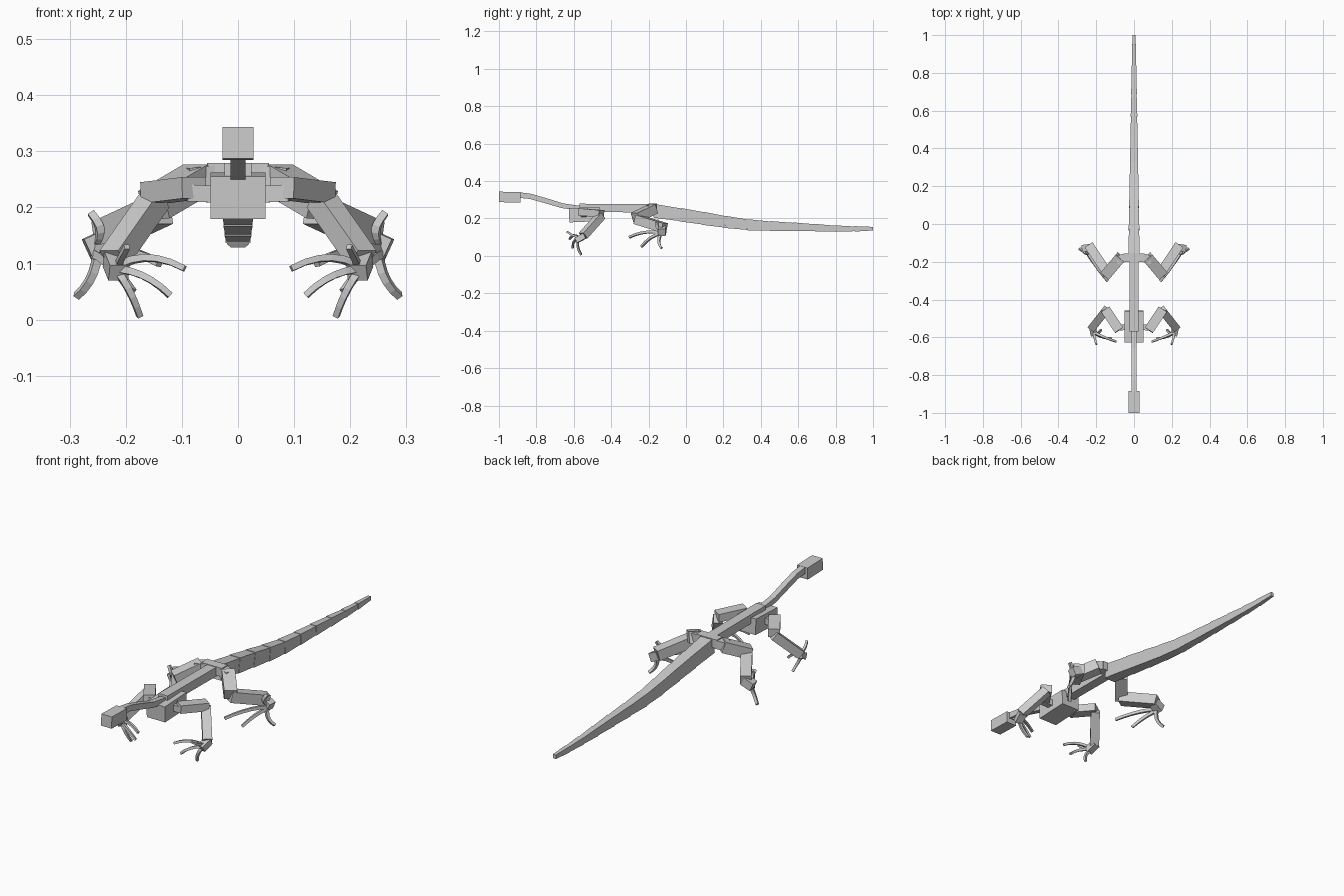
import bpy, bmesh
from mathutils import Vector


def sweep(name, pts, sizes, mirror=False, up=(0, 0, 1)):
    """Rectangular bar through pts; sizes = (width, height) at each point."""
    bm = bmesh.new()
    pts = [Vector(p) for p in pts]
    rings = []
    for i, p in enumerate(pts):
        d = (pts[min(i + 1, len(pts) - 1)] - pts[max(i - 1, 0)]).normalized()
        side = d.cross(Vector(up)).normalized()
        top = side.cross(d)
        w, h = sizes[i][0] / 2, sizes[i][1] / 2
        rings.append([bm.verts.new(p + side * a * w + top * b * h)
                      for a, b in ((-1, -1), (1, -1), (1, 1), (-1, 1))])
    for r, q in zip(rings, rings[1:]):
        for k in range(4):
            bm.faces.new((r[k], r[(k + 1) % 4], q[(k + 1) % 4], q[k]))
    bm.faces.new(rings[0])
    bm.faces.new(rings[-1])
    bmesh.ops.recalc_face_normals(bm, faces=bm.faces)
    me = bpy.data.meshes.new(name)
    bm.to_mesh(me)
    bm.free()
    ob = bpy.data.objects.new(name, me)
    bpy.context.collection.objects.link(ob)
    if mirror:
        ob.modifiers.new("Mirror", 'MIRROR').use_mirror_merge = False
    return ob


def bar(name, a, b, w, h, mirror=False, up=(0, 0, 1)):
    return sweep(name, (a, b), ((w, h), (w, h)), mirror, up)


def digit(name, a, m, b, w):
    """Curved toe: bent through m, tapering slightly, in both sides."""
    a, m, b = Vector(a), Vector(m), Vector(b)
    c = 2 * m - (a + b) / 2
    n = 5
    ts = [i / n for i in range(n + 1)]
    pts = [a * (1 - t) ** 2 + c * 2 * t * (1 - t) + b * t * t for t in ts]
    up = (0.3, 1, 0.2) if abs((b - a).normalized().z) > 0.6 else (0, 0.2, 1)
    sweep(name, pts, [(w * (1 - 0.2 * t), w * (1 - 0.2 * t)) for t in ts], True, up)


# head and neck
bar("head", (0, -1, .3155), (0, -.885, .3125), .056, .056)
sweep("neck", [(0, -.89, .325), (0, -.83, .318), (0, -.75, .295), (0, -.66, .268), (0, -.57, .255)],
      [(.027, .03), (.027, .028), (.027, .028), (.027, .026), (.027, .026)])

# trunk
bar("chest", (0, -.625, .217), (0, -.46, .224), .098, .076)
bar("spine", (0, -.57, .257), (0, -.155, .254), .048, .044)
bar("pelvis", (-.055, -.178, .258), (.055, -.178, .258), .045, .042)

# tail: stepped tapering segments (y, top, bottom)
prof = [(-.17, .276, .205), (-.03, .255, .185), (.09, .235, .167), (.21, .213, .15),
        (.33, .195, .138), (.45, .185, .135), (.57, .178, .133), (.69, .170, .131),
        (.80, .162, .130), (.90, .158, .131), (1.0, .156, .135)]
for i, (p, q) in enumerate(zip(prof, prof[1:])):
    w0, w1 = .058 - .0043 * i, .058 - .0043 * (i + 1)
    h0, h1 = p[1] - p[2], q[1] - q[2]
    sweep(f"tail_{i + 1}", [(0, p[0], (p[1] + p[2]) / 2), (0, q[0], (q[1] + q[2]) / 2)],
          [(w0 + .003, h0 + .002), (w1, h1 - .002)])

# front limbs
bar("collar", (.03, -.545, .223), (.09, -.55, .226), .03, .03, True)
bar("upper_arm", (.078, -.562, .235), (.152, -.452, .226), .052, .038, True)
bar("forearm", (.147, -.455, .215), (.222, -.55, .108), .042, .04, True)
bar("hand", (.222, -.54, .108), (.212, -.585, .083), .036, .03, True)
digit("finger_1", (.213, -.568, .098), (.208, -.605, .11), (.198, -.637, .13), .012)
digit("finger_2", (.21, -.575, .098), (.155, -.60, .11), (.095, -.622, .091), .013)
digit("finger_3", (.21, -.578, .09), (.163, -.60, .075), (.121, -.605, .043), .013)
digit("finger_4", (.213, -.575, .083), (.192, -.578, .048), (.175, -.56, .006), .013)

# hind limbs
bar("hip", (.045, -.178, .255), (.09, -.19, .25), .045, .04, True)
bar("thigh", (.07, -.175, .252), (.15, -.27, .205), .058, .052, True)
bar("shin", (.14, -.262, .195), (.237, -.115, .15), .05, .05, True)
bar("foot", (.225, -.125, .145), (.268, -.13, .125), .04, .04, True)
digit("toe_1", (.25, -.14, .138), (.246, -.155, .162), (.262, -.15, .19), .016)
digit("toe_2", (.252, -.14, .125), (.20, -.225, .125), (.14, -.302, .10), .015)
digit("toe_3", (.255, -.14, .118), (.225, -.19, .095), (.188, -.238, .05), .015)
digit("toe_4", (.25, -.135, .12), (.262, -.145, .075), (.288, -.13, .042), .015)
